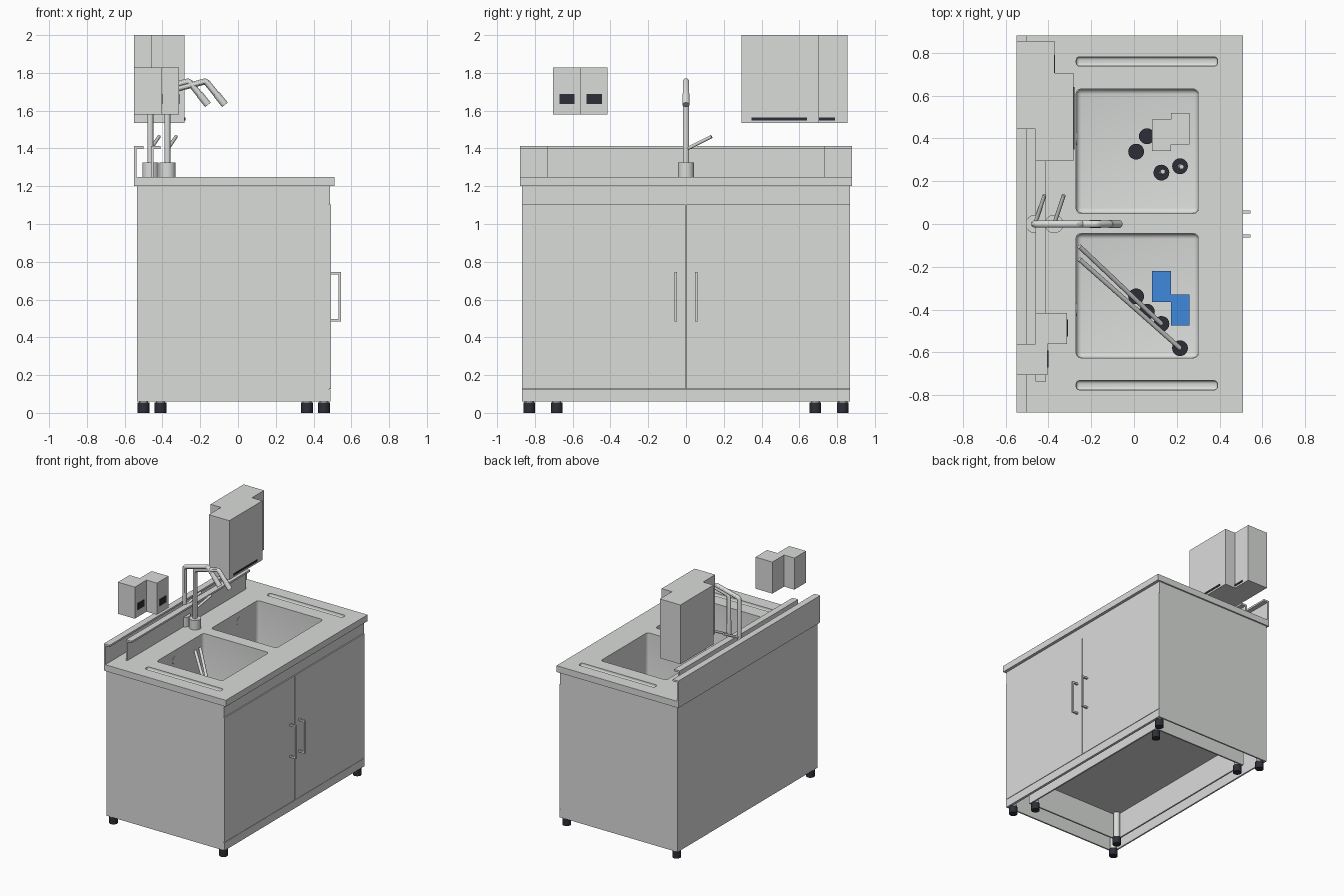
import bpy, bmesh
from mathutils import Vector

if "Cube" in bpy.data.objects:
    bpy.data.objects.remove(bpy.data.objects["Cube"], do_unlink=True)


def material(name, r, g, b):
    m = bpy.data.materials.new(name)
    m.use_nodes = True
    m.diffuse_color = (r, g, b, 1)
    m.node_tree.nodes["Principled BSDF"].inputs["Base Color"].default_value = (r, g, b, 1)
    return m


STEEL = material("steel_grey", 0.7, 0.715, 0.7)
DARK = material("dark_rubber", 0.027, 0.028, 0.039)
BLUE = material("blue", 0.05, 0.25, 0.73)


def finish(bm, name, mat, smooth=False):
    me = bpy.data.meshes.new(name)
    bm.to_mesh(me)
    bm.free()
    me.materials.append(mat)
    ob = bpy.data.objects.new(name, me)
    bpy.context.collection.objects.link(ob)
    if smooth:
        shade(ob)
    return ob


def activate(ob):
    bpy.ops.object.select_all(action='DESELECT')
    ob.select_set(True)
    bpy.context.view_layer.objects.active = ob


def shade(ob):
    activate(ob)
    bpy.ops.object.shade_smooth_by_angle()


def box_mesh(x, y, z):
    bm = bmesh.new()
    bmesh.ops.create_cube(bm, size=1)
    for v in bm.verts:
        v.co = [r[0] if c < 0 else r[1] for c, r in zip(v.co, (x, y, z))]
    return bm


def box(name, x, y, z, mat=STEEL):
    return finish(box_mesh(x, y, z), name, mat)


def rod(name, a, b, radius, mat=STEEL, sides=20):
    """Cylinder between two points."""
    a, b = Vector(a), Vector(b)
    bm = bmesh.new()
    bmesh.ops.create_cone(bm, cap_ends=True, segments=sides, radius1=radius,
                          radius2=radius, depth=(b - a).length)
    turn = (b - a).to_track_quat('Z', 'Y')
    for v in bm.verts:
        v.co = turn @ v.co + (a + b) / 2
    return finish(bm, name, mat, True)


def tube(name, points, radius, mat=STEEL):
    """Round pipe along a path."""
    cu = bpy.data.curves.new(name, 'CURVE')
    cu.dimensions = '3D'
    cu.bevel_depth, cu.bevel_resolution, cu.use_fill_caps = radius, 4, True
    sp = cu.splines.new('POLY')
    sp.points.add(len(points) - 1)
    for p, co in zip(sp.points, points):
        p.co = (*co, 1)
    cu.materials.append(mat)
    ob = bpy.data.objects.new(name, cu)
    bpy.context.collection.objects.link(ob)
    activate(ob)
    bpy.ops.object.convert(target='MESH')
    shade(bpy.context.object)


def rounded(x, y, z, radius, bottom):
    """Box with rounded upright edges, and a rounded floor if wanted."""
    bm = box_mesh(x, y, z)
    zm = sum(z) / 2
    edges = [e for e in bm.edges
             if (e.verts[0].co.z < zm) != (e.verts[1].co.z < zm)
             or (bottom and max(v.co.z for v in e.verts) < zm)]
    bmesh.ops.bevel(bm, geom=edges, offset=radius, segments=4, profile=0.5, affect='EDGES')
    return bm


def shell(name, x, y, z, t):
    """Four upright walls, open above and below."""
    box(name + "_back_wall", (x[0], x[0] + t), y, z)
    box(name + "_front_wall", (x[1] - t, x[1]), y, z)
    for side, edge in (("right", y[0]), ("left", y[1] - t)):
        box(name + "_" + side + "_wall", (x[0] + t, x[1] - t), (edge, edge + t), z)


# Outer cabinet, and an inner carcass holding the raised floor
LOW, DECK, TOP, BASE = 0.06, 1.2, 1.25, 0.262
shell("cabinet", (-0.535, 0.483), (-0.868, 0.868), (LOW, DECK), 0.012)
shell("carcass", (-0.44, 0.395), (-0.72, 0.72), (LOW, DECK), 0.012)
box("cabinet_floor", (-0.428, 0.383), (-0.708, 0.708), (BASE, BASE + 0.015))
box("top_fascia", (0.483, 0.487), (-0.868, 0.868), (1.106, DECK))
box("base_fascia", (0.483, 0.491), (-0.868, 0.868), (LOW, 0.123))

# Doors with bar handles
for side, s in (("right", -1), ("left", 1)):
    box(side + "_door", (0.483, 0.492), sorted((s * 0.002, s * 0.868)), (0.126, 1.103))
    y = (s * 0.055 - 0.007, s * 0.055 + 0.007)
    box(side + "_handle_bar", (0.532, 0.545), y, (0.485, 0.745))
    for z in (0.485, 0.732):
        box(side + "_handle_arm", (0.49, 0.535), y, (z, z + 0.013))

# Feet, in an outer and an inner set
for s in (-1, 1):
    for x, y in ((-0.5, 0.83), (0.455, 0.83), (-0.41, 0.685), (0.365, 0.685)):
        rod("foot", (x, s * y, 0), (x, s * y, 0.056), 0.031, DARK)
        rod("foot_stem", (x, s * y, 0.05), (x, s * y, BASE), 0.024)

# Worktop with sink openings and drain grooves cut out
worktop = box("worktop", (-0.55, 0.51), (-0.88, 0.88), (DECK, TOP))
SINK_X, FLOOR = (-0.27, 0.3), 0.82
SINKS = (("right", (-0.625, -0.045)), ("left", (0.05, 0.63)))
cutters = [rounded(SINK_X, y, (1.1, 1.4), 0.02, False) for _, y in SINKS]
cutters += [rounded((-0.27, 0.39), y, (1.225, 1.4), 0.015, True)
            for y in ((-0.775, -0.732), (0.738, 0.781))]
for bm in cutters:
    cutter = finish(bm, "cutter", STEEL)
    cutter.hide_render = True
    mod = worktop.modifiers.new("cut", 'BOOLEAN')
    mod.operation, mod.solver, mod.object = 'DIFFERENCE', 'EXACT', cutter
    activate(worktop)
    bpy.ops.object.modifier_apply(modifier=mod.name)
    bpy.data.objects.remove(cutter, do_unlink=True)
shade(worktop)

# Sink basins, drains and overflow covers
for side, y in SINKS:
    bm = rounded(SINK_X, y, (FLOOR, 1.245), 0.025, True)
    bmesh.ops.delete(bm, geom=[f for f in bm.faces if f.calc_center_median().z > 1.24],
                     context='FACES')
    bmesh.ops.reverse_faces(bm, faces=bm.faces)
    finish(bm, side + "_basin", STEEL, True)
    s = -1 if side == "right" else 1
    for x, yy in ((0.01, 0.338), (0.06, 0.41)):
        rod("drain", (x, s * yy, FLOOR), (x, s * yy, FLOOR + 0.012), 0.037, DARK)
    rod("overflow_cover", (-0.27, s * 0.4, 1.175), (-0.267, s * 0.4, 1.175), 0.03)

# Scrubbing brushes in the sinks: head position, then handle end
BRUSHES = (((0.128, -0.467), (-0.255, -0.105, 1.16)),
           ((0.215, -0.58), (-0.255, -0.165, 1.16)),
           ((0.128, 0.24), (0.135, 0.245, 0.95)),
           ((0.215, 0.27), (0.222, 0.267, 0.95)))
for (x, y), end in BRUSHES:
    rod("brush_head", (x, y, FLOOR), (x, y, FLOOR + 0.045), 0.037, DARK)
    rod("brush_handle", (x, y, FLOOR + 0.04), end, 0.011)

# Washing blocks on the sink floors
for name, mat, ys in (("blue_block", BLUE, (-0.365, -0.475)),
                      ("grey_block", STEEL, (0.342, 0.372))):
    for x, y in zip((0.085, 0.172), ys):
        box(name, (x, x + 0.087), (y, y + 0.146), (FLOOR, FLOOR + 0.06), mat)

# Splashbacks: upright plate with a folded top edge
for x, half in ((-0.55, 0.88), (-0.46, 0.735)):
    box("splashback", (x, x + 0.013), (-half, half), (TOP, 1.41))
    box("splashback_cap", (x, x + 0.05), (-half, half), (1.398, 1.412))

# Pair of taps
for x in (-0.463, -0.373):
    rod("tap_base", (x, 0, TOP), (x, 0, 1.325), 0.043, sides=32)
    tube("tap_spout", [(x, 0, 1.3), (x, 0, 1.695), (x + 0.01, 0, 1.706),
                       (x + 0.197, 0, 1.754), (x + 0.209, 0, 1.748),
                       (x + 0.295, 0, 1.642)], 0.017)
    rod("tap_nozzle", (x + 0.26, 0, 1.686), (x + 0.304, 0, 1.631), 0.019)
    rod("tap_lever", (x, 0, 1.395), (x + 0.045, 0.135, 1.463), 0.009)

# Wall units hung above the worktop, each a stepped pair
for x, y in ((-0.55, 0.445), (-0.46, 0.295)):
    box("tall_dispenser", (x, x + 0.178), (y, y + 0.41), (1.535, 2.0))
    box("dispenser_slot", (x + 0.175, x + 0.182), (y + 0.052, y + 0.345), (1.549, 1.564), DARK)
for x, y in ((-0.55, -0.705), (-0.46, -0.56)):
    box("small_dispenser", (x, x + 0.147), (y, y + 0.145), (1.58, 1.828))
    box("sensor_window", (x + 0.145, x + 0.151), (y + 0.034, y + 0.114), (1.636, 1.688), DARK)
